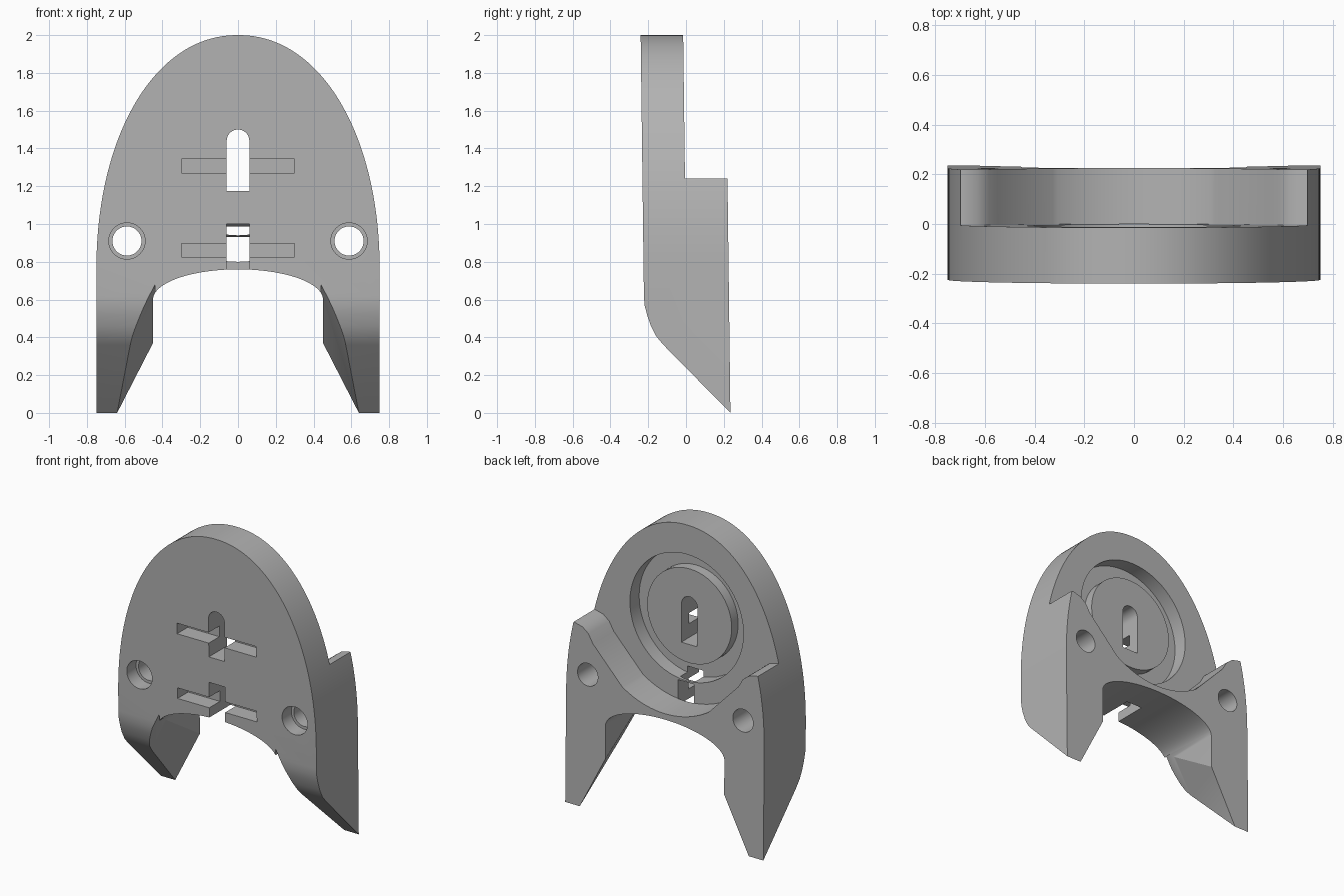
import bpy, bmesh
from math import sin, cos, pi, radians
from mathutils import Vector

if "Cube" in bpy.data.objects:
    bpy.data.objects.remove(bpy.data.objects["Cube"])

grey = bpy.data.materials.new("plain grey")
grey.use_nodes = True
colour = (0.45, 0.45, 0.45, 1)
grey.diffuse_color = colour
grey.node_tree.nodes["Principled BSDF"].inputs["Base Color"].default_value = colour

FRONT, STEP, BACK = -0.215, 0.01, 0.235   # depth of front, recessed and rear faces
RING_Z = 1.37                             # centre of the round pocket


def loft(name, a, b):
    """Closed solid between two matching polygons."""
    bm = bmesh.new()
    va = [bm.verts.new(p) for p in a]
    vb = [bm.verts.new(p) for p in b]
    bm.faces.new(va)
    bm.faces.new(vb[::-1])
    for i in range(len(va)):
        j = (i + 1) % len(va)
        bm.faces.new((va[i], vb[i], vb[j], va[j]))
    bmesh.ops.recalc_face_normals(bm, faces=bm.faces)
    mesh = bpy.data.meshes.new(name)
    bm.to_mesh(mesh)
    bm.free()
    ob = bpy.data.objects.new(name, mesh)
    bpy.context.collection.objects.link(ob)
    return ob


def prism(name, pts, y0, y1):
    return loft(name, [(x, y0, z) for x, z in pts], [(x, y1, z) for x, z in pts])


def arc(cx, cz, rx, rz, a0, a1, n, power=2.0):
    """Elliptic arc in x and z; a higher power makes it squarer."""
    def bend(v):
        return (1 if v >= 0 else -1) * abs(v) ** (2 / power)
    angles = [radians(a0 + (a1 - a0) * i / n) for i in range(n + 1)]
    return [(cx + rx * bend(cos(t)), cz + rz * bend(sin(t))) for t in angles]


def disc(name, x, z, r, y0, y1):
    return prism(name, arc(x, z, r, r, 0, 360, 64)[:-1], y0, y1)


def box(name, x0, x1, z0, z1, y0, y1):
    return prism(name, [(x0, z0), (x1, z0), (x1, z1), (x0, z1)], y0, y1)


def combine(tool, operation="DIFFERENCE"):
    """Apply one boolean to the body and discard the tool."""
    mod = body.modifiers.new("cut", "BOOLEAN")
    mod.operation, mod.solver, mod.object = operation, "EXACT", tool
    graph = bpy.context.evaluated_depsgraph_get()
    mesh = bpy.data.meshes.new_from_object(body.evaluated_get(graph))
    body.modifiers.clear()
    body.data = mesh
    bpy.data.objects.remove(tool)


# Domed plate with two legs and an arch between them
dome = arc(0, 0.75, 0.75, 1.25, 0, 180, 96, 2.1)
arch = arc(0, 0.6, 0.45, 0.16, 180, 0, 40)
outline = (dome + [(-0.75, 0), (-0.64, 0), (-0.45, 0.37)] + arch
           + [(0.45, 0.37), (0.64, 0), (0.75, 0)])
body = prism("mounting_plate", outline, FRONT, BACK)

# Rear recess with S-shaped shoulders
shoulder = [(0.55, 1.13), (0.585, 1.19), (0.63, 1.225), (0.69, 1.24), (0.9, 1.24), (0.9, 2.2)]
bowl = arc(0, 1.4, 0.6, 0.6, 237, 303, 32)
mirrored = [(-x, z) for x, z in reversed(shoulder)]
combine(prism("recess", mirrored + bowl + shoulder, STEP, 0.5))

# Legs swept back toward the foot, with a rounded start
sweep = [(FRONT, 0.62), (-0.212, 0.57), (-0.2, 0.52), (-0.18, 0.46), (-0.152, 0.405),
         (-0.115, 0.36), (BACK, 0), (BACK + 0.1, -0.1), (-0.5, -0.1), (-0.5, 0.62)]
combine(loft("sweep", [(-1, y, z) for y, z in sweep], [(1, y, z) for y, z in sweep]))

# Slanted inner facets of the legs
for side in (-1, 1):
    def section(y):
        shift = 0.33 * (BACK - y)
        low = 0.7 + shift
        return [Vector((side * x, y, z)) for x, z in
                ((low, -0.117), (0.44, (0.64 + shift - 0.44) / 0.5135), (0.44, -0.117))]
    combine(loft("facet", section(-0.4), section(BACK + 0.0005)))

# Round pocket and the raised disc inside it
combine(disc("pocket", 0, RING_Z, 0.43, STEP - 0.1, 0.4))
combine(disc("boss", 0, RING_Z, 0.32, STEP - 0.12, STEP - 0.03), "UNION")

# Counterbored bolt holes
for side in (-1, 1):
    combine(disc("hole", side * 0.588, 0.91, 0.077, -0.5, 0.5))
    combine(disc("counterbore", side * 0.588, 0.91, 0.096, -0.5, FRONT + 0.1))

# Upper keyhole slot, and lower slot with a sloping roof
keyhole = [(-0.06, 1.175), (0.06, 1.175)] + arc(0, 1.44, 0.06, 0.06, 0, 180, 20)
combine(prism("keyhole", keyhole, -0.5, 0.5))
roof = [(FRONT - 0.1, 0.7), (FRONT - 0.1, 1.0), (FRONT + 0.1, 1.0),
        (STEP + 0.001, 0.93), (STEP + 0.001, 0.7)]
combine(loft("lower_slot", [(-0.06, y, z) for y, z in roof], [(0.06, y, z) for y, z in roof]))

# Horizontal strap slots
for z0 in (0.825, 1.27):
    combine(box("strap_slot", -0.3, 0.3, z0, z0 + 0.073, -0.5, FRONT + 0.115))

# Slight backward lean of the whole plate
for v in body.data.vertices:
    v.co.y -= 0.0125 * v.co.z

body.data.materials.clear()
body.data.materials.append(grey)
for p in body.data.polygons:
    p.material_index = 0
bpy.ops.object.select_all(action="DESELECT")
body.select_set(True)
bpy.context.view_layer.objects.active = body
bpy.ops.object.shade_smooth_by_angle(angle=radians(25))
